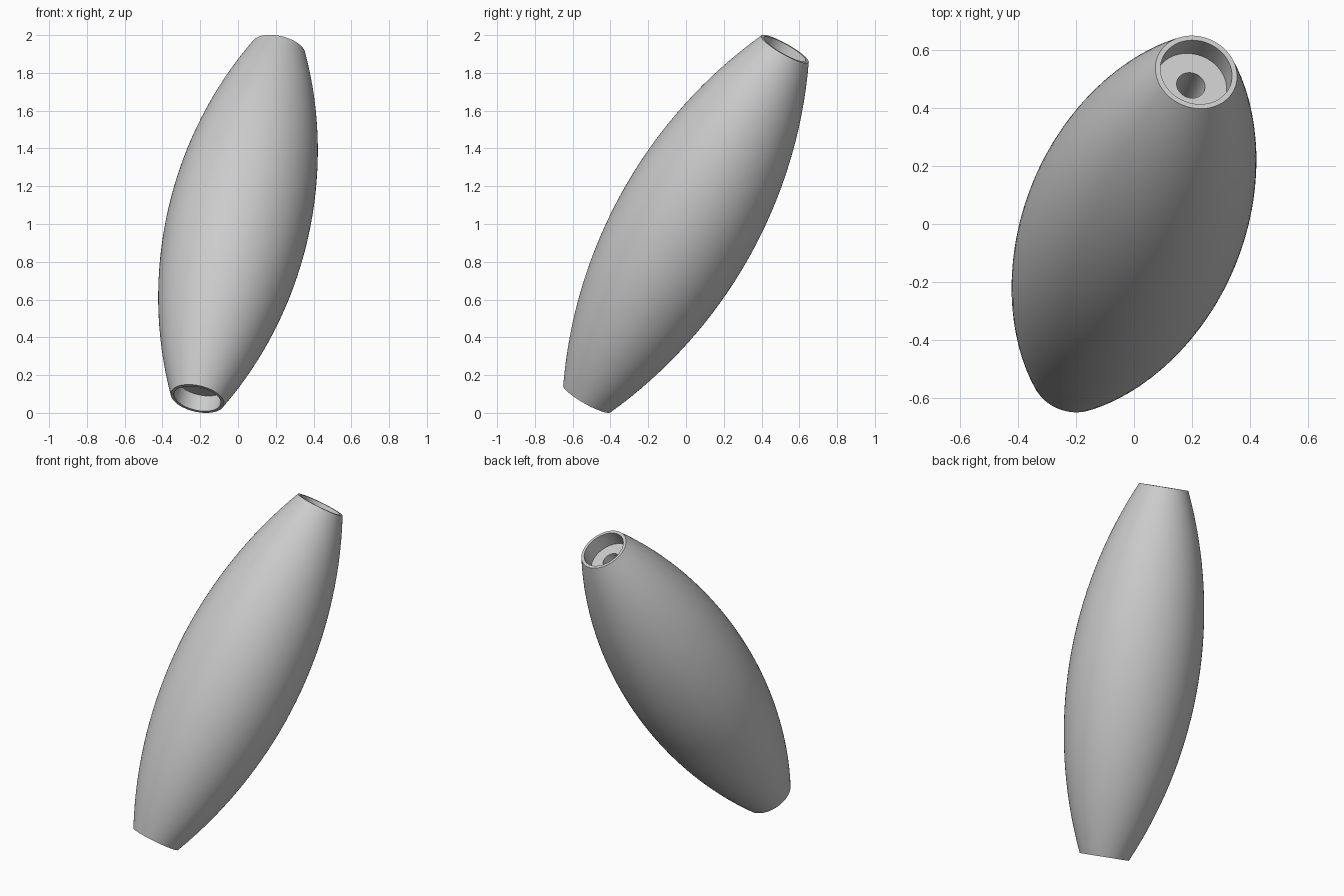
import bpy, bmesh, math
from mathutils import Vector, Matrix

cube = bpy.data.objects.get("Cube")
if cube:
    bpy.data.objects.remove(cube)

HALF, BELLY, END = 1.085, 0.378, 0.144      # half length, middle and end radius
POCKET, DEPTH, BORE = 0.126, 0.094, 0.05    # end recess and through hole
AXIS = Vector((0.198, 0.483, 0.853)).normalized()
STEPS, SIDES = 32, 96

grey = bpy.data.materials.new("plain grey")
grey.use_nodes = True
colour = (0.6, 0.6, 0.6, 1)
grey.diffuse_color = colour
grey.node_tree.nodes["Principled BSDF"].inputs["Base Color"].default_value = colour

# Outer barrel curve is a circular arc
sag = BELLY - END
arc = (HALF ** 2 + sag ** 2) / (2 * sag)
lean = math.asin(HALF / arc)
outer = []
for i in range(STEPS + 1):
    a = lean * (2 * i / STEPS - 1)
    outer.append((BELLY - arc + arc * math.cos(a), arc * math.sin(a)))

# Closed section: barrel, top recess, bore, bottom recess
floor = HALF - DEPTH
section = outer + [(POCKET, HALF), (POCKET, floor), (BORE, floor),
                   (BORE, -floor), (POCKET, -floor), (POCKET, -HALF)]

bm = bmesh.new()
verts = [bm.verts.new((r, 0, h)) for r, h in section]
edges = [bm.edges.new((v, verts[i - 1])) for i, v in enumerate(verts)]
bmesh.ops.spin(bm, geom=verts + edges, cent=(0, 0, 0), axis=(0, 0, 1),
               angle=math.tau, steps=SIDES, use_duplicate=False)
bmesh.ops.remove_doubles(bm, verts=bm.verts, dist=0.0005)
bmesh.ops.recalc_face_normals(bm, faces=bm.faces)

# Lean the barrel along its axis and stand it on the ground
tilt = Vector((0, 0, 1)).rotation_difference(AXIS).to_matrix().to_4x4()
bm.transform(Matrix.Translation((0, 0, 1)) @ tilt)
low = min(v.co.z for v in bm.verts)
bm.transform(Matrix.Translation((0, 0, -low)))

mesh = bpy.data.meshes.new("barrel_bead")
bm.to_mesh(mesh)
bm.free()
mesh.materials.append(grey)
bead = bpy.data.objects.new("barrel_bead", mesh)
bpy.context.collection.objects.link(bead)
bpy.ops.object.select_all(action="DESELECT")
bead.select_set(True)
bpy.context.view_layer.objects.active = bead
bpy.ops.object.shade_smooth_by_angle(angle=math.radians(35))
